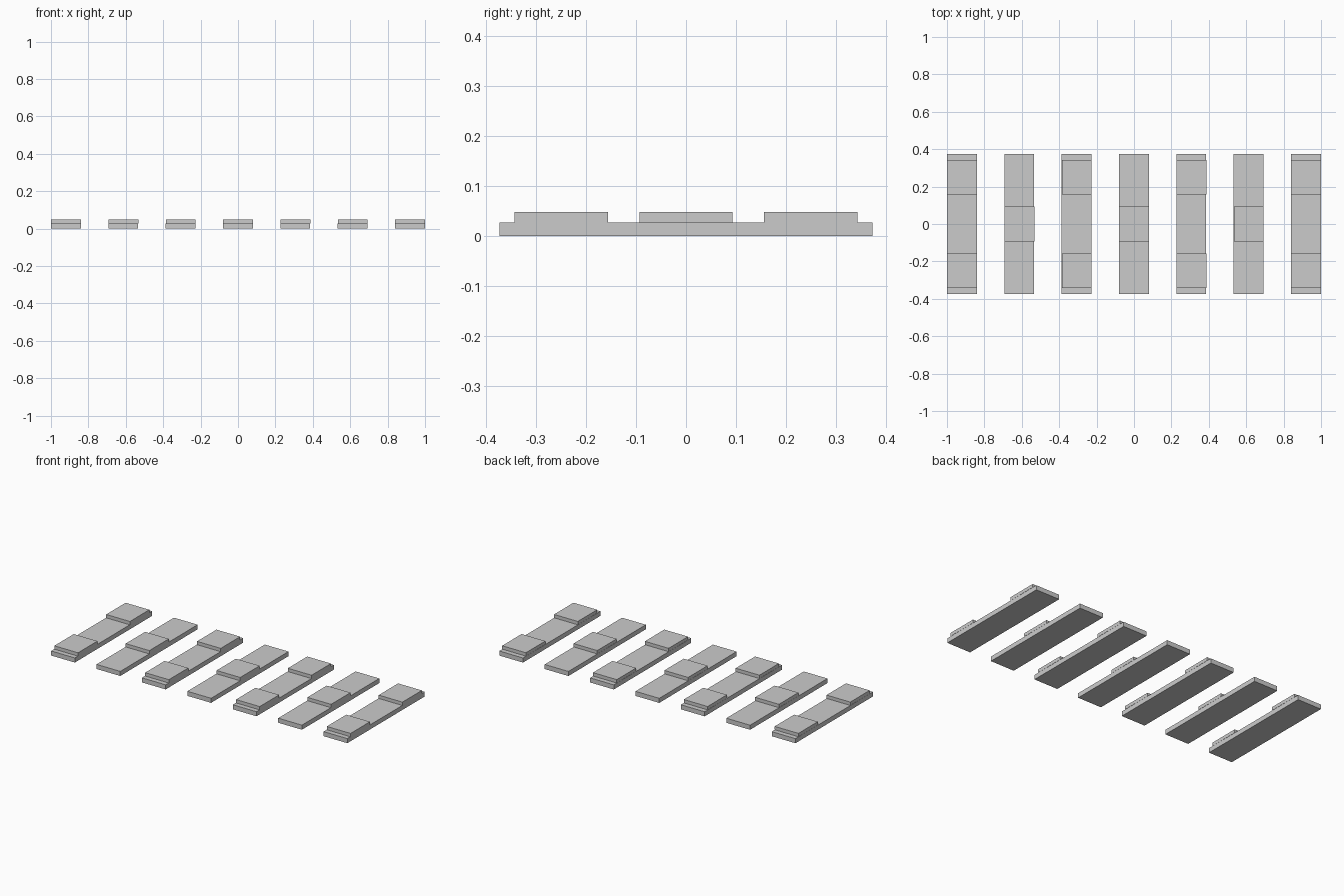
import bpy

if "Cube" in bpy.data.objects:
    bpy.data.objects.remove(bpy.data.objects["Cube"])

PITCH = 0.3065
WIDTH = 0.16
PLANK_TOP = 0.028
PAD_TOP = 0.0485


def box(name, x, y, z0, z1, sx, sy):
    bpy.ops.mesh.primitive_cube_add(size=1, location=(x, y, (z0 + z1) / 2))
    ob = bpy.context.object
    ob.name = name
    ob.scale = (sx, sy, z1 - z0)
    bpy.ops.object.transform_apply(location=False, rotation=False, scale=True)
    return ob


for i in range(7):
    x = (i - 3) * PITCH
    # long flat plank
    box(f"plank_{i + 1}", x - 0.0005, 0, 0, PLANK_TOP, WIDTH, 0.746)
    # raised pads: a pair near the ends on even planks, one in the middle on odd ones
    for k, y in enumerate((-0.25, 0.25) if i % 2 == 0 else (0.0,)):
        box(f"pad_{i + 1}_{k + 1}", x + 0.0005, y, PLANK_TOP, PAD_TOP, WIDTH, 0.187)
